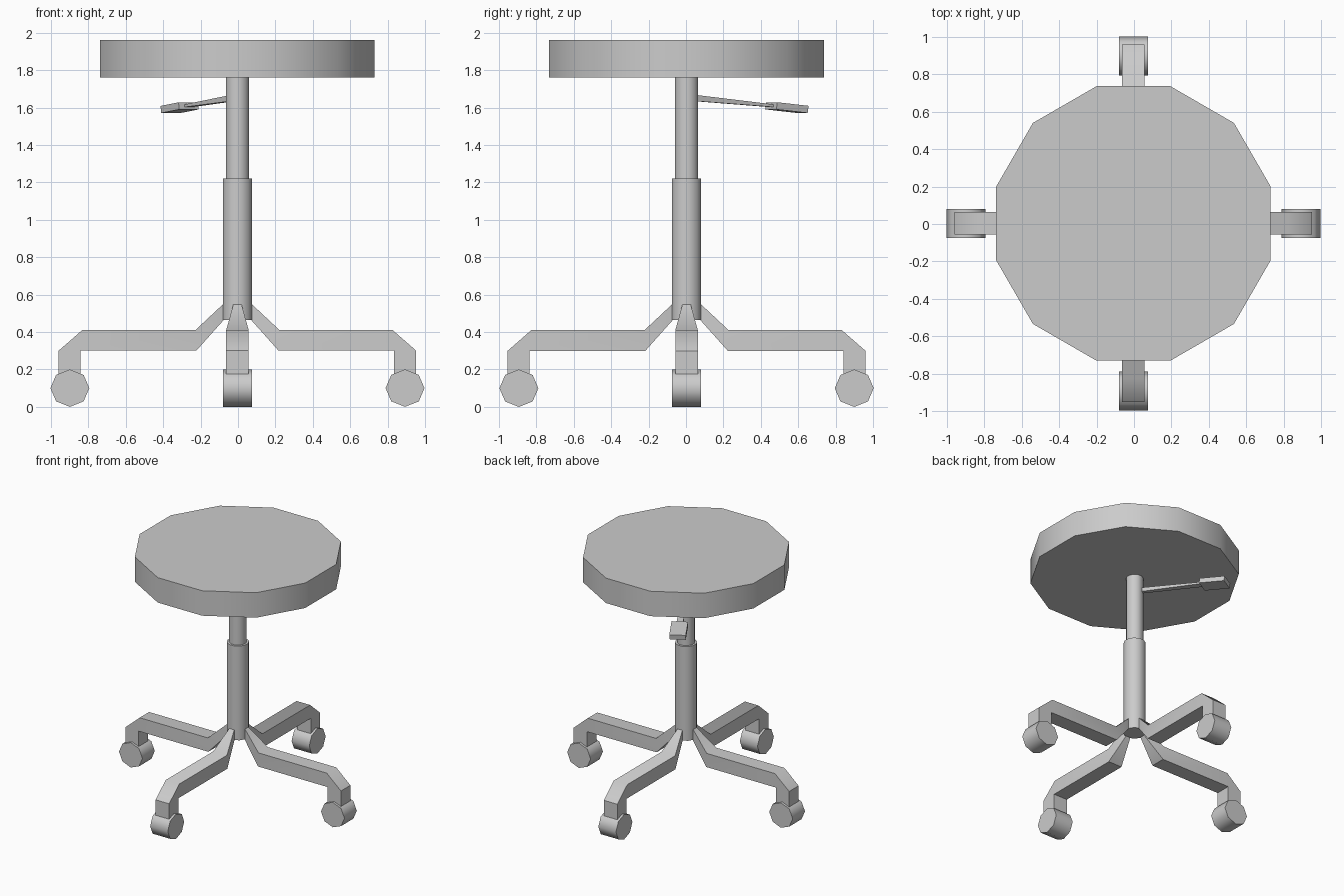
import bpy, bmesh, math
from mathutils import Matrix, Vector

if "Cube" in bpy.data.objects:
    bpy.data.objects.remove(bpy.data.objects["Cube"])

OFFSET = Matrix.Translation((-0.003, 0.003, 0))


def finish(name, bm, matrix=Matrix()):
    bmesh.ops.transform(bm, matrix=OFFSET @ matrix, verts=bm.verts)
    bmesh.ops.recalc_face_normals(bm, faces=bm.faces)
    me = bpy.data.meshes.new(name)
    bm.to_mesh(me)
    bm.free()
    me.shade_smooth()
    me.set_sharp_from_angle(angle=math.radians(47))
    ob = bpy.data.objects.new(name, me)
    bpy.context.collection.objects.link(ob)
    return ob


def cylinder(name, radius, z0, z1, sides=12):
    bm = bmesh.new()
    bmesh.ops.create_cone(bm, cap_ends=True, segments=sides, radius1=radius,
                          radius2=radius, depth=z1 - z0)
    finish(name, bm, Matrix.Translation((0, 0, (z0 + z1) / 2))
           @ Matrix.Rotation(math.pi / sides, 4, 'Z'))


def loft(name, sections, angle):
    """Box-section bar running outward; section = top (r, z), bottom (r, z), half width."""
    bm = bmesh.new()
    rings = []
    for (rt, zt), (rb, zb), w in sections:
        rings.append([bm.verts.new(p) for p in
                      ((rt, -w, zt), (rt, w, zt), (rb, w, zb), (rb, -w, zb))])
    for a, b in zip(rings, rings[1:]):
        for i in range(4):
            j = (i + 1) % 4
            bm.faces.new((a[i], a[j], b[j], b[i]))
    bm.faces.new(rings[0])
    bm.faces.new(rings[-1])
    bmesh.ops.remove_doubles(bm, verts=bm.verts, dist=1e-4)
    finish(name, bm, Matrix.Rotation(angle, 4, 'Z'))


# Seat and telescopic column
cylinder("seat", 0.76, 1.76, 1.96)
cylinder("upper_column", 0.064, 1.20, 1.77)
cylinder("lower_column", 0.081, 0.465, 1.22)

# Four bent legs with casters
leg = [((0.07, 0.555), (0.07, 0.468), 0.02),
       ((0.225, 0.41), (0.22, 0.30), 0.06),
       ((0.83, 0.41), (0.838, 0.30), 0.06),
       ((0.956, 0.30), (0.838, 0.30), 0.06),
       ((0.956, 0.17), (0.838, 0.17), 0.06)]
for k, side in enumerate(("right", "back", "left", "front")):
    turn = k * math.pi / 2
    loft(side + "_leg", leg, turn)
    bm = bmesh.new()
    bmesh.ops.create_cone(bm, cap_ends=True, segments=8, radius1=0.1,
                          radius2=0.1, depth=0.156)
    finish(side + "_wheel", bm, Matrix.Rotation(turn, 4, 'Z')
           @ Matrix.Translation((0.896, 0, 0.1))
           @ Matrix.Diagonal((1.04, 1, 1, 1))
           @ Matrix.Rotation(math.pi / 2, 4, 'X'))

# Height lever: thin rod and flat paddle
lever_turn = math.radians(120)
loft("lever_rod", [((0.04, 1.668), (0.04, 1.635), 0.015),
                   ((0.53, 1.616), (0.53, 1.602), 0.025)], lever_turn)
loft("lever_paddle", [((0.525, 1.628), (0.52, 1.590), 0.06),
                      ((0.718, 1.609), (0.713, 1.571), 0.06)], lever_turn)
